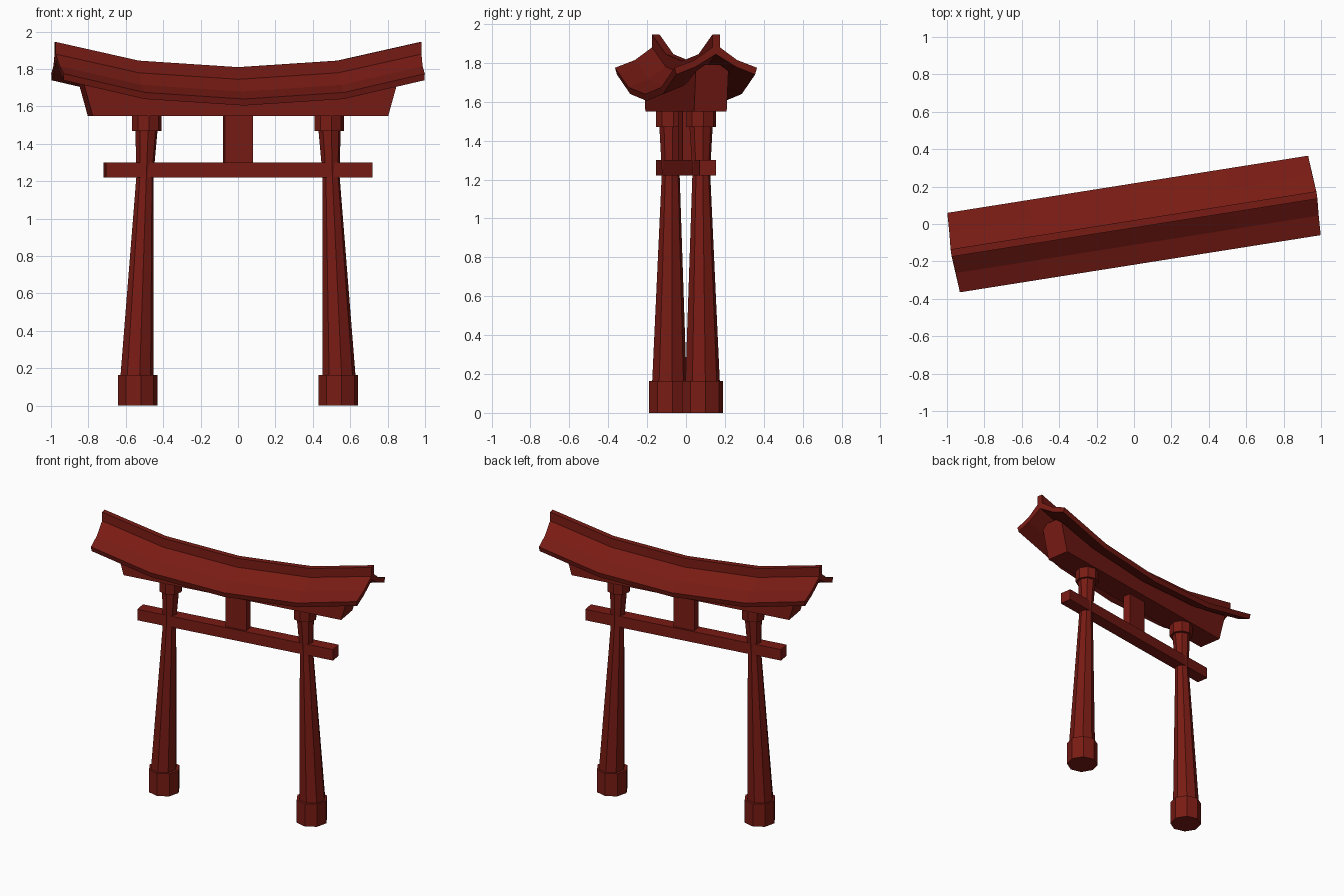
import bpy, bmesh, math
from mathutils import Matrix

if "Cube" in bpy.data.objects:
    bpy.data.objects.remove(bpy.data.objects["Cube"])

TURN = Matrix.Rotation(math.radians(9), 4, 'Z')   # whole gate is turned slightly
red = bpy.data.materials.new("red_paint")
red.diffuse_color = (0.19, 0.011, 0.007, 1)
red.use_nodes = True
red.node_tree.nodes["Principled BSDF"].inputs["Base Color"].default_value = red.diffuse_color


def loft(name, rings):
    """Skin a closed solid through rings of equal point count."""
    bm = bmesh.new()
    loops = [[bm.verts.new(p) for p in ring] for ring in rings]
    n = len(loops[0])
    for a, b in zip(loops, loops[1:]):
        for i in range(n):
            j = (i + 1) % n
            bm.faces.new((a[i], a[j], b[j], b[i]))
    bm.faces.new(loops[0])
    bm.faces.new(loops[-1])
    bmesh.ops.recalc_face_normals(bm, faces=bm.faces)
    bm.transform(TURN)
    me = bpy.data.meshes.new(name)
    bm.to_mesh(me)
    bm.free()
    me.materials.append(red)
    ob = bpy.data.objects.new(name, me)
    bpy.context.collection.objects.link(ob)
    return ob


def octagon(x, z, r):
    return [(x + r * math.cos(k * math.pi / 4), r * math.sin(k * math.pi / 4), z)
            for k in range(8)]


def box(name, hx, hy, z0, z1):
    return loft(name, [[(-hx, -hy, z), (hx, -hy, z), (hx, hy, z), (-hx, hy, z)]
                       for z in (z0, z1)])


def both_sides(half):
    """Mirror half a cross-section (y > 0) to a closed profile."""
    return half + [(-p[0],) + p[1:] for p in reversed(half) if p[0] > 0]


# Upswept roof: half profile is (y, drop below ridge, end inset)
roof_half = both_sides([(0, -0.10, 0.006), (0.105, -0.165, 0.010), (0.205, -0.205, 0.013),
                        (0.215, -0.17, 0.013), (0.11, -0.13, 0.008), (0.02, -0.065, 0.0),
                        (0.02, 0.0, 0.0)])
stations = [(-0.99, 1.945), (-0.54, 1.845), (0, 1.81), (0.54, 1.845), (0.99, 1.945)]
loft("roof", [[(x - math.copysign(inset, x) * (abs(x) > 0.9), y, z + dz)
               for y, dz, inset in roof_half] for x, z in stations])

# Main beam: flat below, follows the roof above, ends slant outward
beam_stations = [(-0.8, 1.911), (-0.54, 1.845), (0, 1.81), (0.54, 1.845), (0.8, 1.911)]
beam_half = both_sides([(0.085, None), (0.085, -0.152), (0.04, -0.12)])
rings = []
for x, ridge in beam_stations:
    ring = []
    for y, dz in beam_half:
        z = 1.55 if dz is None else ridge + dz
        slant = (z - 1.55) * 0.28 if abs(x) > 0.7 else 0
        ring.append((x + math.copysign(slant, x), y, z))
    rings.append(ring)
loft("main_beam", rings)

# Tie beam and centre strut
box("tie_beam", 0.72, 0.043, 1.22, 1.30)
box("centre_strut", 0.076, 0.03, 1.29, 1.56)

# Leaning octagonal columns with foot and cap
for side, s in (("left", -1), ("right", 1)):
    loft(side + "_column", [octagon(s * x, z, r) for x, z, r in
                            ((0.549, 0.10, 0.092), (0.503, 1.24, 0.046), (0.495, 1.50, 0.062))])
    loft(side + "_column_foot", [octagon(s * 0.543, z, 0.106) for z in (0, 0.165)])
    loft(side + "_column_cap", [octagon(s * 0.494, z, 0.079) for z in (1.47, 1.56)])
